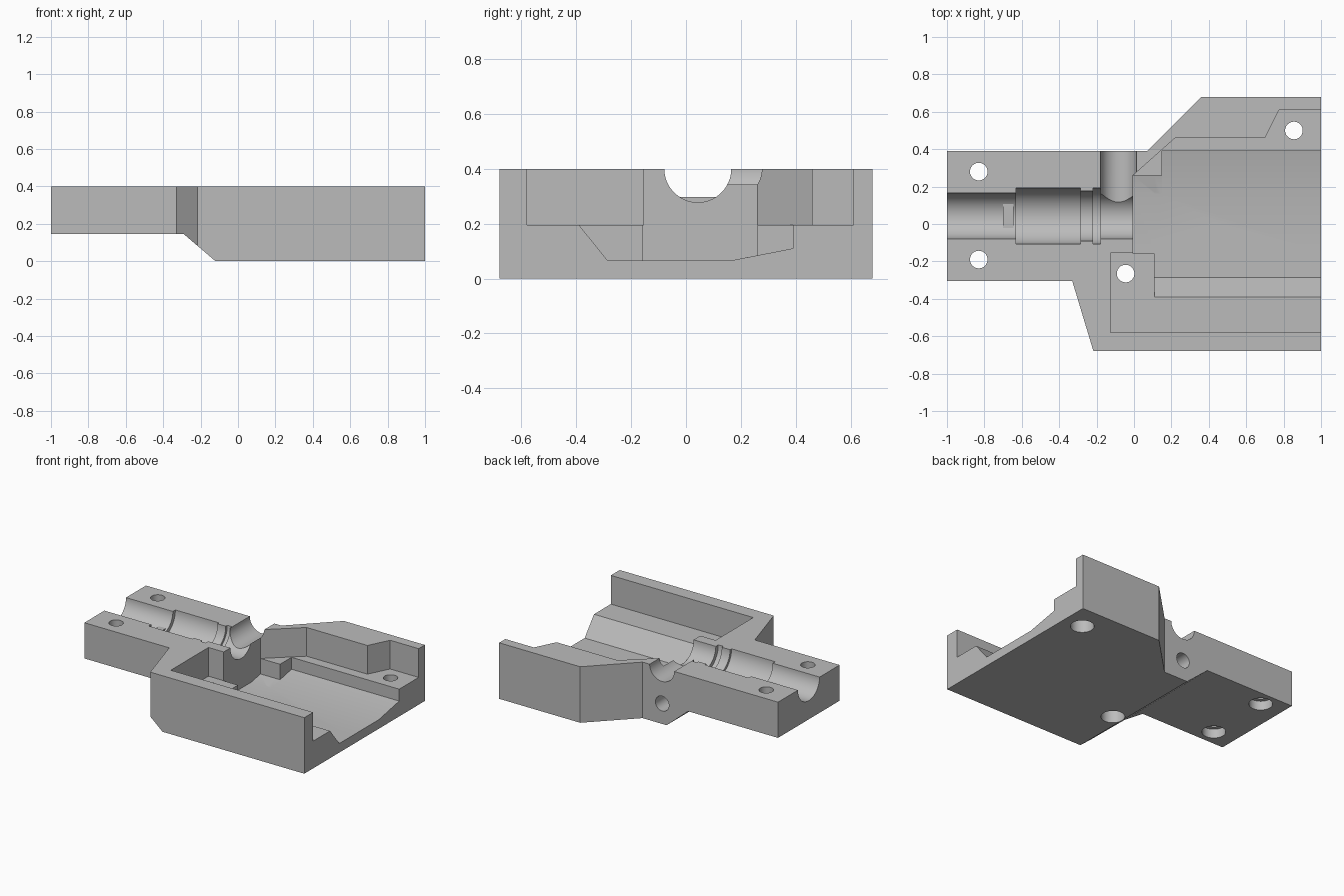
import bpy, bmesh, math
from mathutils import Matrix, Vector

if "Cube" in bpy.data.objects:
    bpy.data.objects.remove(bpy.data.objects["Cube"])

grey = bpy.data.materials.new("plain_grey")
grey.diffuse_color = (0.5, 0.5, 0.5, 1)
grey.use_nodes = True
grey.node_tree.nodes["Principled BSDF"].inputs["Base Color"].default_value = grey.diffuse_color


def make_object(name, bm):
    bmesh.ops.recalc_face_normals(bm, faces=bm.faces)
    mesh = bpy.data.meshes.new(name)
    bm.to_mesh(mesh)
    bm.free()
    mesh.materials.append(grey)
    ob = bpy.data.objects.new(name, mesh)
    bpy.context.collection.objects.link(ob)
    return ob


def prism(name, points, axis, a, b):
    """Extrude a 2D outline along an axis from a to b."""
    place = {"x": lambda p, d: (d, p[0], p[1]),
             "y": lambda p, d: (p[0], d, p[1]),
             "z": lambda p, d: (p[0], p[1], d)}[axis]
    bm = bmesh.new()
    face = bm.faces.new([bm.verts.new(place(p, a)) for p in points])
    out = bmesh.ops.extrude_face_region(bm, geom=[face])
    verts = [v for v in out["geom"] if isinstance(v, bmesh.types.BMVert)]
    bmesh.ops.translate(bm, verts=verts, vec=Vector(place((0, 0), b - a)))
    return make_object(name, bm)


def cylinder(name, axis, centre, radius, a, b, sides=64):
    pts = [(centre[0] + radius * math.cos(2 * math.pi * i / sides),
            centre[1] + radius * math.sin(2 * math.pi * i / sides)) for i in range(sides)]
    return prism(name, pts, axis, a, b)


def combine(target, other, operation="DIFFERENCE"):
    mod = target.modifiers.new(other.name, "BOOLEAN")
    mod.operation, mod.object, mod.solver = operation, other, "EXACT"
    bpy.context.view_layer.objects.active = target
    bpy.ops.object.modifier_apply(modifier=mod.name)
    bpy.data.objects.remove(other, do_unlink=True)


# Main block outline
body = prism("housing_half", [(-1, -0.305), (-0.33, -0.305), (-0.217, -0.68), (1, -0.68),
                              (1, 0.68), (0.36, 0.68), (0.07, 0.39), (-1, 0.39)], "z", 0, 0.4)

# Raised underside of the tail, with ramp
combine(body, prism("tail_cut", [(-1.2, 0.145), (-0.29, 0.145), (-0.12, 0),
                                 (-0.12, -0.2), (-1.2, -0.2)], "y", -1, 1))

# Shallow pocket forming the ledges
combine(body, prism("ledge_pocket", [(-0.005, 0.26), (0.22, 0.46), (0.70, 0.46), (0.775, 0.61),
                                     (1.1, 0.61), (1.1, -0.58), (-0.125, -0.58),
                                     (-0.125, -0.155), (-0.005, -0.155)], "z", 0.195, 0.6))

# Deep trough in three steps
low, mid = (-0.285, 0.065), (0.16, 0.065)
near, far = (0.26, 0.0846), (0.39, 0.11)
slope = [(-0.39, 0.195), low, mid]
for start, pts in ((0.15, slope + [far, (0.39, 0.3), (-0.39, 0.3)]),
                   (0.11, slope + [near, (0.26, 0.3), (-0.39, 0.3)]),
                   (-0.005, [(-0.157, 0.065), mid, near, (0.26, 0.3), (-0.157, 0.3)])):
    combine(body, prism("trough", pts, "x", start, 1.1))

# Stepped half-round bore along the tail
for radius, a, b in ((0.122, -1.1, 0.05), (0.15, -0.63, -0.285),
                     (0.133, -0.30, -0.21), (0.15, -0.22, -0.18)):
    combine(body, cylinder("bore", "x", (0.043, 0.4), radius, a, b))

# Side channel and the round hole below it
combine(body, cylinder("side_channel", "y", (-0.083, 0.4), 0.097, 0.043, 0.6))
combine(body, cylinder("side_hole", "y", (-0.085, 0.145), 0.053, 0.08, 0.6, 48))

# Screw holes with counterbores underneath
for x, y, top in ((-0.83, 0.28, 0.21), (-0.83, -0.19, 0.21),
                  (-0.045, -0.265, 0.11), (0.855, 0.50, 0.11)):
    combine(body, cylinder("screw_hole", "z", (x, y), 0.047, -0.2, 0.6, 48))
    combine(body, cylinder("counterbore", "z", (x, y), 0.077, -0.2, top, 48))

# Small locating pad in the bore
combine(body, prism("pad", [(-0.70, -0.05), (-0.645, -0.05), (-0.645, 0.136), (-0.70, 0.136)],
                    "z", 0.22, 0.297), "UNION")

bpy.ops.object.select_all(action="DESELECT")
body.select_set(True)
bpy.context.view_layer.objects.active = body
bpy.ops.object.shade_smooth_by_angle(angle=math.radians(30))
